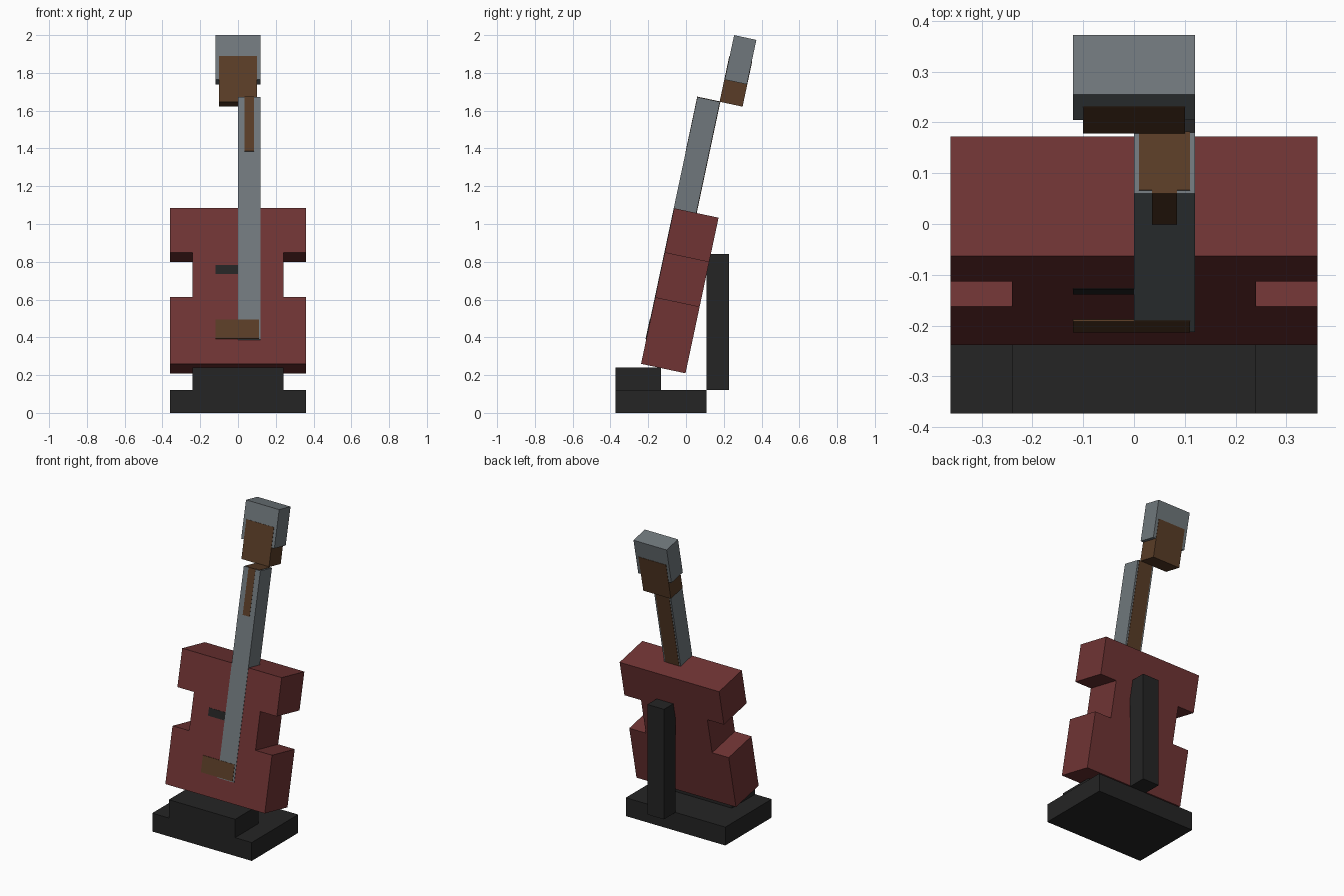
import bpy, bmesh, math
from mathutils import Matrix

if "Cube" in bpy.data.objects:
    bpy.data.objects.remove(bpy.data.objects["Cube"])

U = 0.1203                       # block size
LEAN = Matrix.Translation((0, -0.238, 0.2597)) @ Matrix.Rotation(math.radians(-12), 4, 'X')
FLAT = Matrix.Identity(4)


def material(name, rgb):
    m = bpy.data.materials.new(name)
    m.diffuse_color = (*rgb, 1)
    m.use_nodes = True
    m.node_tree.nodes["Principled BSDF"].inputs["Base Color"].default_value = m.diffuse_color
    return m


RED = material("dark red", (0.16, 0.034, 0.034))
GREY = material("steel grey", (0.162, 0.187, 0.202))
BROWN = material("wood brown", (0.10, 0.046, 0.02))
BLACK = material("black", (0.018, 0.018, 0.018))


def prism(name, profile, y0, y1, mat, frame):
    """Extrude an (x, z) profile from y0 to y1, then place it in a frame."""
    bm = bmesh.new()
    face = bm.faces.new([bm.verts.new((x, y0, z)) for x, z in profile])
    ext = bmesh.ops.extrude_face_region(bm, geom=[face])
    verts = [v for v in ext["geom"] if isinstance(v, bmesh.types.BMVert)]
    bmesh.ops.translate(bm, verts=verts, vec=(0, y1 - y0, 0))
    bmesh.ops.recalc_face_normals(bm, faces=bm.faces)
    me = bpy.data.meshes.new(name)
    bm.to_mesh(me)
    bm.free()
    me.materials.append(mat)
    ob = bpy.data.objects.new(name, me)
    ob.matrix_world = frame
    bpy.context.collection.objects.link(ob)
    return ob


def box(name, x, y, z, mat, frame=LEAN):
    return prism(name, [(x[0], z[0]), (x[1], z[0]), (x[1], z[1]), (x[0], z[1])],
                 y[0], y[1], mat, frame)


# Stand: base, front ledge and rear post
F = -0.373
box("stand_base", (-3*U, 3*U), (F, F + 4*U), (0, U), BLACK, FLAT)
box("stand_ledge", (-2*U, 2*U), (F, F + 2*U), (U, 2*U), BLACK, FLAT)
box("stand_post", (0, U), (F + 4*U, F + 5*U), (U, 7*U), BLACK, FLAT)

# Guitar body with a waist notch on both sides
half = [(3*U, 0), (3*U, 3*U), (2*U, 3*U), (2*U, 5*U), (3*U, 5*U), (3*U, 7*U)]
prism("guitar_body", half + [(-x, z) for x, z in reversed(half)], 0, 2*U, RED, LEAN)

# Neck with a wooden strip on its back and top
box("neck", (0, U), (-0.002, U), (0.13, 12*U), GREY)
box("neck_wood_back", (0.01, 0.11), (0.004, U + 0.002), (7*U, 12*U + 0.002), BROWN)
box("neck_wood_front", (0.035, 0.085), (-0.003, 0.004), (1.15, 12*U + 0.002), BROWN)

# Bridge and pickup plates on the body front
box("bridge", (-U, 0.11), (-0.004, 0.002), (0.135, 0.24), BROWN)
box("pickup", (-U, 0), (-0.002, 0.002), (0.485, 0.535), BLACK)

# Headstock: grey cap with a wooden core
box("headstock", (-U, U), (U, 2*U), (13*U, 15*U), GREY)
box("headstock_wood", (-0.1, 0.1), (U - 0.002, 2*U + 0.002), (12*U, 1.69), BROWN)
